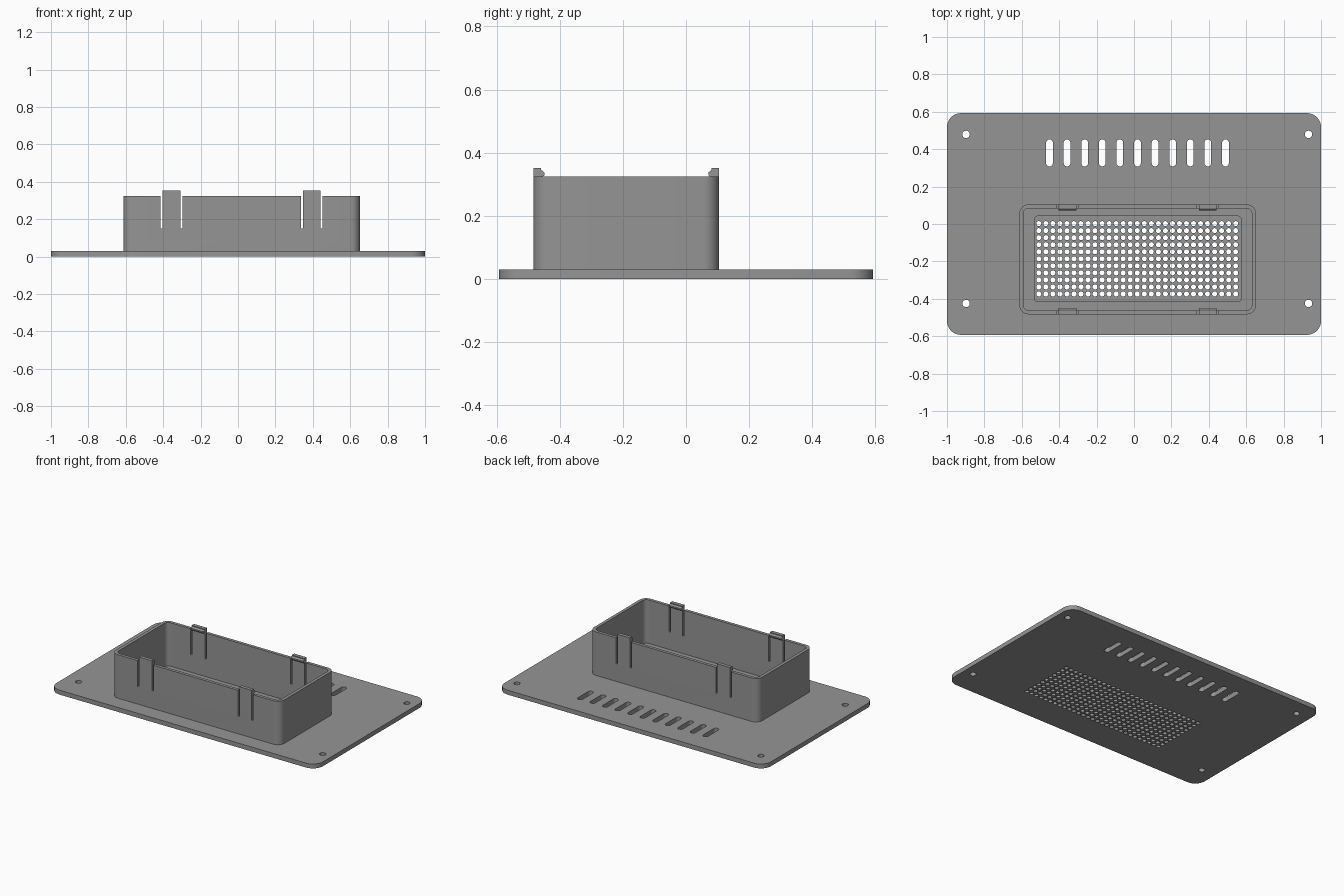
import bpy, bmesh
from math import cos, sin, pi, radians

cube = bpy.data.objects.get("Cube")
if cube:
    bpy.data.objects.remove(cube, do_unlink=True)

grey = bpy.data.materials.new("mid_grey")
grey.use_nodes = True
colour = (0.3, 0.3, 0.3, 1)
grey.diffuse_color = colour
grey.node_tree.nodes["Principled BSDF"].inputs["Base Color"].default_value = colour

PLATE_TOP = 0.03
GRILLE_TOP = 0.015
WALL_TOP = 0.325
WALL = 0.021


def add_object(name, mesh):
    mesh.materials.clear()
    mesh.materials.append(grey)
    obj = bpy.data.objects.new(name, mesh)
    bpy.context.collection.objects.link(obj)
    return obj


def rounded(x0, x1, y0, y1, r, steps=8):
    """Outline of a rectangle with rounded corners."""
    corners = [(x1 - r, y1 - r), (x0 + r, y1 - r), (x0 + r, y0 + r), (x1 - r, y0 + r)]
    pts = []
    for i, (cx, cy) in enumerate(corners):
        for k in range(steps + 1):
            a = (i + k / steps) * pi / 2
            p = (cx + r * cos(a), cy + r * sin(a))
            if not pts or abs(p[0] - pts[-1][0]) + abs(p[1] - pts[-1][1]) > 1e-5:
                pts.append(p)
    return pts


def circle(cx, cy, r, n=20):
    return [(cx + r * cos(2 * pi * i / n), cy + r * sin(2 * pi * i / n)) for i in range(n)]


def slab(name, loops, z0, z1):
    """Flat solid with the first loop as outline and the rest as holes."""
    curve = bpy.data.curves.new(name, "CURVE")
    curve.dimensions = "2D"
    curve.fill_mode = "BOTH"
    curve.extrude = (z1 - z0) / 2
    for loop in loops:
        spline = curve.splines.new("POLY")
        spline.points.add(len(loop) - 1)
        for point, (x, y) in zip(spline.points, loop):
            point.co = (x, y, 0, 1)
        spline.use_cyclic_u = True
    temp = bpy.data.objects.new(name + "_outline", curve)
    bpy.context.collection.objects.link(temp)
    graph = bpy.context.evaluated_depsgraph_get()
    mesh = bpy.data.meshes.new_from_object(temp.evaluated_get(graph))
    bpy.data.objects.remove(temp, do_unlink=True)
    bm = bmesh.new()
    bm.from_mesh(mesh)
    bmesh.ops.remove_doubles(bm, verts=bm.verts, dist=1e-5)
    bmesh.ops.translate(bm, verts=bm.verts, vec=(0, 0, (z0 + z1) / 2))
    bmesh.ops.recalc_face_normals(bm, faces=bm.faces)
    bm.to_mesh(mesh)
    bm.free()
    return add_object(name, mesh)


def prism(name, profile, x0, x1):
    """Extrude a (y, z) profile along x."""
    bm = bmesh.new()
    face = bm.faces.new([bm.verts.new((x0, y, z)) for y, z in profile])
    out = bmesh.ops.extrude_face_region(bm, geom=[face])
    verts = [v for v in out["geom"] if isinstance(v, bmesh.types.BMVert)]
    bmesh.ops.translate(bm, verts=verts, vec=(x1 - x0, 0, 0))
    bmesh.ops.recalc_face_normals(bm, faces=bm.faces)
    mesh = bpy.data.meshes.new(name)
    bm.to_mesh(mesh)
    bm.free()
    return add_object(name, mesh)


# Base plate with screw holes, vent slots and a window for the grille
recess = rounded(-0.533, 0.573, -0.415, 0.042, 0.02)
screws = [circle(x, y, 0.02) for x in (-0.898, 0.933) for y in (-0.425, 0.479)]
vents = []
for i in range(11):
    x = -0.452 + i * 0.0941
    vents.append(rounded(x - 0.018, x + 0.018, 0.308, 0.452, 0.018))
plate = slab("base_plate", [rounded(-1, 1, -0.593, 0.593, 0.075), recess] + screws + vents,
             0, PLATE_TOP)

# Perforated grille: one square cell with a round hole, repeated
COLS, ROWS, PITCH, HOLE = 29, 11, 0.0376, 0.0135
GX, GY = -0.509, -0.374
bm = bmesh.new()
SIDES = 16
rings = []
for z in (0, GRILLE_TOP):
    hole, edge = [], []
    for i in range(SIDES):
        c, s = cos(2 * pi * i / SIDES), sin(2 * pi * i / SIDES)
        k = PITCH / 2 / max(abs(c), abs(s))
        hole.append(bm.verts.new((GX + HOLE * c, GY + HOLE * s, z)))
        edge.append(bm.verts.new((GX + k * c, GY + k * s, z)))
    rings.append((hole, edge))
(low_hole, low_edge), (top_hole, top_edge) = rings
for i in range(SIDES):
    j = (i + 1) % SIDES
    bm.faces.new((top_hole[i], top_edge[i], top_edge[j], top_hole[j]))
    bm.faces.new((low_hole[j], low_edge[j], low_edge[i], low_hole[i]))
    bm.faces.new((low_hole[i], top_hole[i], top_hole[j], low_hole[j]))
mesh = bpy.data.meshes.new("grille")
bm.to_mesh(mesh)
bm.free()
grille = add_object("grille", mesh)
for count, offset in ((COLS, (PITCH, 0, 0)), (ROWS, (0, PITCH, 0))):
    array = grille.modifiers.new("repeat", "ARRAY")
    array.count = count
    array.use_relative_offset = False
    array.use_constant_offset = True
    array.constant_offset_displace = offset
    array.use_merge_vertices = True
    array.merge_threshold = 0.0005

# Solid border between the grille and the recess edge
h = PITCH / 2
gx1, gy1 = GX + (COLS - 1) * PITCH + h, GY + (ROWS - 1) * PITCH + h
opening = [(GX - h, GY - h), (gx1, GY - h), (gx1, gy1), (GX - h, gy1)]
border = slab("grille_border", [recess, opening], 0, GRILLE_TOP)

# Box wall, slit on both sides of each clip
X0, X1, Y0, Y1 = -0.613, 0.652, -0.483, 0.105
wall = slab("box_wall", [
    rounded(X0, X1, Y0, Y1, 0.05),
    rounded(X0 + WALL, X1 - WALL, Y0 + WALL, Y1 - WALL, 0.03)], PLATE_TOP, WALL_TOP)
clips = [(-0.404, -0.308), (0.348, 0.441)]
SLIT = 0.011
cutters = []
for a, b in clips:
    for x in (a - SLIT, b):
        cutter = prism("slit_cutter", [(-0.6, 0.15), (0.2, 0.15), (0.2, 0.4), (-0.6, 0.4)],
                       x, x + SLIT)
        cut = wall.modifiers.new("slit", "BOOLEAN")
        cut.operation = "DIFFERENCE"
        cut.solver = "EXACT"
        cut.object = cutter
        cutters.append(cutter)
graph = bpy.context.evaluated_depsgraph_get()
wall_mesh = bpy.data.meshes.new_from_object(wall.evaluated_get(graph))
wall.modifiers.clear()
wall.data = wall_mesh
for cutter in cutters:
    bpy.data.objects.remove(cutter, do_unlink=True)

# Clip hooks facing into the box
hook = [(0, WALL_TOP), (0, 0.352), (0.024, 0.352), (0.024, 0.346), (0.034, 0.337),
        (0.034, 0.328), (WALL, 0.318), (WALL, WALL_TOP)]
for side, (a, b) in zip(("right", "left"), clips):
    prism("front_clip_" + side, [(Y0 + d, z) for d, z in hook], a, b)
    prism("back_clip_" + side, [(Y1 - d, z) for d, z in hook], a, b)

# Smooth rounded corners and holes, keep the edges crisp
bpy.ops.object.select_all(action="DESELECT")
for obj in (plate, grille, border, wall):
    obj.select_set(True)
bpy.context.view_layer.objects.active = plate
bpy.ops.object.shade_smooth_by_angle(angle=radians(30))
